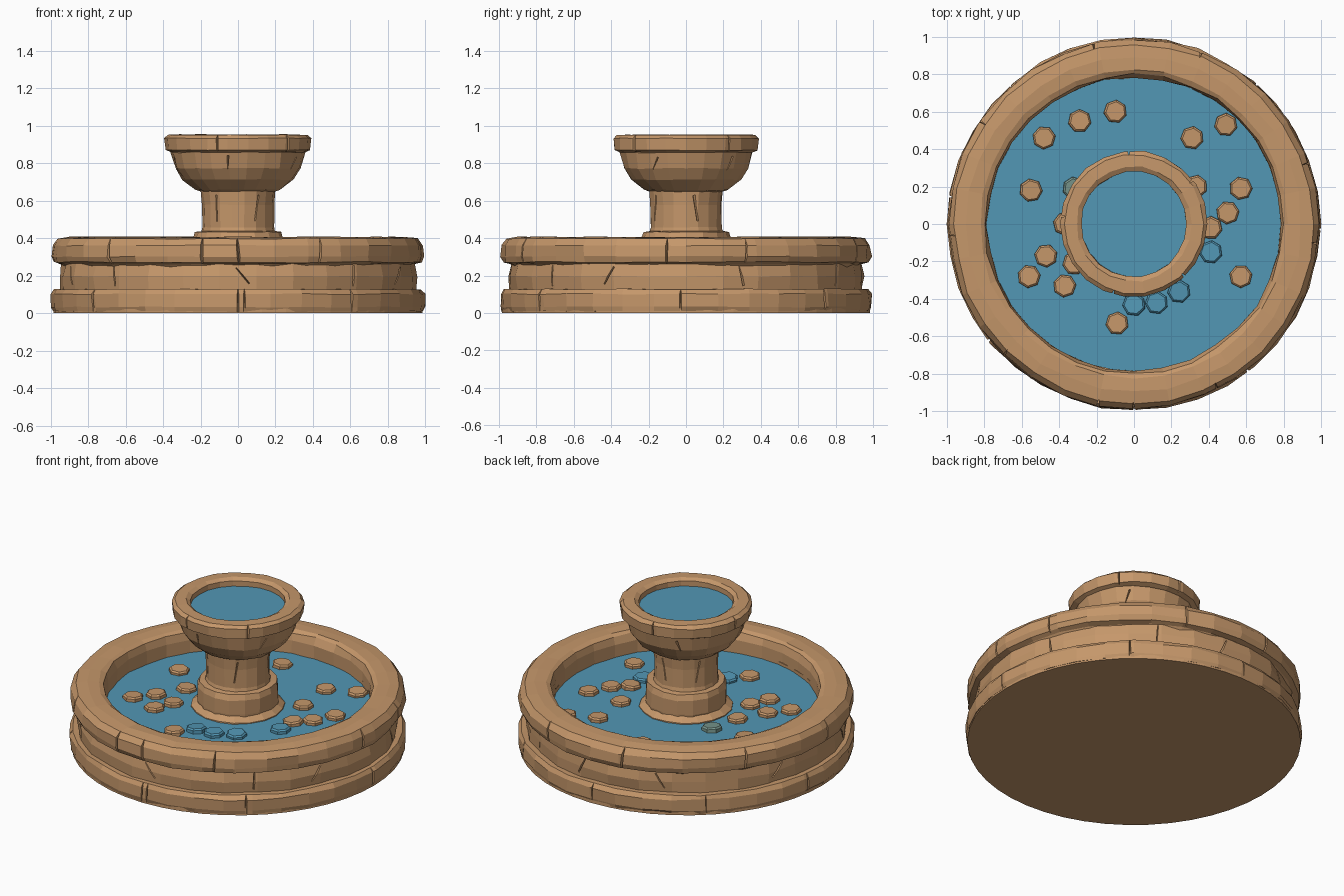
import bpy, bmesh, random
from math import sin, cos, pi, radians
from mathutils import Matrix

random.seed(7)
if "Cube" in bpy.data.objects:
    bpy.data.objects.remove(bpy.data.objects["Cube"])


def material(name, colour):
    m = bpy.data.materials.new(name)
    m.use_nodes = True
    m.diffuse_color = colour
    m.node_tree.nodes["Principled BSDF"].inputs["Base Color"].default_value = colour
    m.node_tree.nodes["Principled BSDF"].inputs["Roughness"].default_value = 0.8
    return m


STONE = material("warm stone", (0.56, 0.31, 0.145, 1))
WATER = material("blue water", (0.085, 0.31, 0.46, 1))
MIXED = material("wet stone", (0.19, 0.31, 0.27, 1))


def finish(bm, name, mat):
    bmesh.ops.recalc_face_normals(bm, faces=bm.faces)
    mesh = bpy.data.meshes.new(name)
    bm.to_mesh(mesh)
    bm.free()
    mesh.materials.append(mat)
    obj = bpy.data.objects.new(name, mesh)
    bpy.context.scene.collection.objects.link(obj)
    return obj


def lathe(name, profile, sides, mat=STONE, ring=False, rough=0.0):
    """Spin a (radius, height) profile; ring closes it on itself, else it is capped."""
    bm = bmesh.new()
    rows = []
    for r, z in profile:
        row = []
        for i in range(sides):
            a = 2 * pi * i / sides
            k = r - random.uniform(0, rough)
            row.append(bm.verts.new((k * cos(a), k * sin(a), z - random.uniform(0, rough * 0.5))))
        rows.append(row)
    pairs = list(zip(rows, rows[1:]))
    if ring:
        pairs.append((rows[-1], rows[0]))
    else:
        bm.faces.new(rows[0])
        bm.faces.new(rows[-1])
    for low, high in pairs:
        for i in range(sides):
            j = (i + 1) % sides
            bm.faces.new((low[i], low[j], high[j], high[i]))
    return finish(bm, name, mat)


def cracks(obj, angles, radius, z, height, depth=0.03, tilt=0.0):
    """Carve narrow V-shaped joints into the outside of a stone course."""
    bm = bmesh.new()
    for a in angles:
        turn = Matrix.Rotation(radians(a), 4, "Z") @ Matrix.Translation((radius, 0, z))
        turn = turn @ Matrix.Rotation(random.uniform(-tilt, tilt), 4, "X")
        geo = bmesh.ops.create_cone(bm, cap_ends=True, segments=3, radius1=1, radius2=1, depth=height)
        shape = Matrix.Diagonal((depth, random.uniform(0.008, 0.014), 1, 1)) @ Matrix.Rotation(pi / 2, 4, "Z")
        # point the wedge tip towards the axis
        tip = max(geo["verts"], key=lambda v: abs((shape @ v.co).x))
        flip = Matrix.Rotation(pi, 4, "Z") if (shape @ tip.co).x > 0 else Matrix()
        bmesh.ops.transform(bm, matrix=turn @ flip @ shape, verts=geo["verts"])
    cutter = finish(bm, "crack_cutter", STONE)
    cutter.hide_render = True
    mod = obj.modifiers.new("cracks", "BOOLEAN")
    mod.operation, mod.solver, mod.object = "DIFFERENCE", "EXACT", cutter
    bpy.context.view_layer.objects.active = obj
    bpy.ops.object.modifier_apply(modifier=mod.name)
    bpy.data.objects.remove(cutter)


def spread(count, start):
    return [start + 360 * i / count + random.uniform(-9, 9) for i in range(count)]


# Basin: floor slab and three courses of stone
lathe("basin_floor", [(0.985, 0), (0.985, 0.05), (0.9, 0.08)], 48)
base = lathe("base_course", [(0.80, 0.01), (0.99, 0.012), (1.0, 0.035), (1.0, 0.105),
                             (0.985, 0.13), (0.80, 0.13)], 36, ring=True, rough=0.012)
middle = lathe("middle_course", [(0.80, 0.11), (0.955, 0.11), (0.96, 0.2), (0.945, 0.29), (0.80, 0.29)],
               30, ring=True, rough=0.018)
rim = lathe("rim_course", [(0.79, 0.10), (0.95, 0.265), (0.985, 0.275), (0.995, 0.305), (0.992, 0.365),
                           (0.965, 0.402), (0.90, 0.41), (0.83, 0.408), (0.805, 0.395), (0.79, 0.35)],
            32, ring=True, rough=0.014)
cracks(base, spread(8, 40) + [-90], 1.0, 0.075, 0.2)
cracks(middle, spread(10, 15), 0.955, 0.2, 0.11, 0.03, 0.9)
cracks(rim, spread(9, 25) + [-90], 0.99, 0.34, 0.2, 0.04, 0.15)

# Pedestal: foot, drum and column
lathe("pedestal_foot", [(0.285, 0.2), (0.28, 0.27), (0.24, 0.30)], 18, rough=0.008)
lathe("pedestal_drum", [(0.24, 0.28), (0.245, 0.31), (0.245, 0.40), (0.235, 0.435), (0.20, 0.44)],
      16, rough=0.008)
column = lathe("pedestal_column", [(0.205, 0.42), (0.195, 0.46), (0.195, 0.58), (0.205, 0.67)], 18, rough=0.008)
cracks(column, spread(5, 10), 0.198, 0.56, 0.14, 0.02, 0.25)

# Upper bowl with its lip
bowl = lathe("upper_bowl", [(0.18, 0.645), (0.23, 0.66), (0.30, 0.715), (0.34, 0.775), (0.362, 0.86),
                            (0.30, 0.885)], 22, rough=0.01)
cracks(bowl, spread(5, 50), 0.35, 0.79, 0.1, 0.025, 0.8)
lip = lathe("bowl_lip", [(0.285, 0.86), (0.36, 0.86), (0.39, 0.872), (0.395, 0.935), (0.375, 0.953),
                         (0.31, 0.955), (0.285, 0.94)], 22, ring=True, rough=0.007)
cracks(lip, spread(5, 30), 0.39, 0.92, 0.12, 0.025)

# Water in both basins
lathe("basin_water", [(0.81, 0.225), (0.81, 0.262)], 32, WATER)
lathe("bowl_water", [(0.295, 0.87), (0.295, 0.905)], 22, WATER)


# Coins resting at the water surface
def coin(name, x, y, mat):
    bm = bmesh.new()
    bmesh.ops.create_cone(bm, cap_ends=True, segments=7, radius1=0.062, radius2=0.062, depth=0.035)
    top = [e for e in bm.edges if all(v.co.z > 0 for v in e.verts)]
    bmesh.ops.bevel(bm, geom=top, offset=0.009, segments=1, affect="EDGES")
    obj = finish(bm, name, mat)
    obj.location = (x, y, 0.27)
    obj.rotation_euler = [random.uniform(-0.08, 0.08) for _ in "xy"] + [random.uniform(0, pi)]


stone_coins = [(-.48, .46), (-.29, .55), (-.10, .60), (.31, .46), (.49, .53), (-.55, .18), (.57, .19),
               (.50, .06), (.41, -.02), (.57, -.28), (-.47, -.17), (-.56, -.28), (-.37, -.33),
               (-.09, -.53), (-.32, -.21), (-.37, 0), (.33, .20)]
blue_coins = [(0, -.43), (.12, -.42), (.24, -.36), (.41, -.15)]
for i, (x, y) in enumerate(stone_coins):
    coin(f"stone_coin_{i + 1}", x, y, STONE)
for i, (x, y) in enumerate(blue_coins):
    coin(f"blue_coin_{i + 1}", x, y, WATER)
coin("wet_coin", -.32, .19, MIXED)
